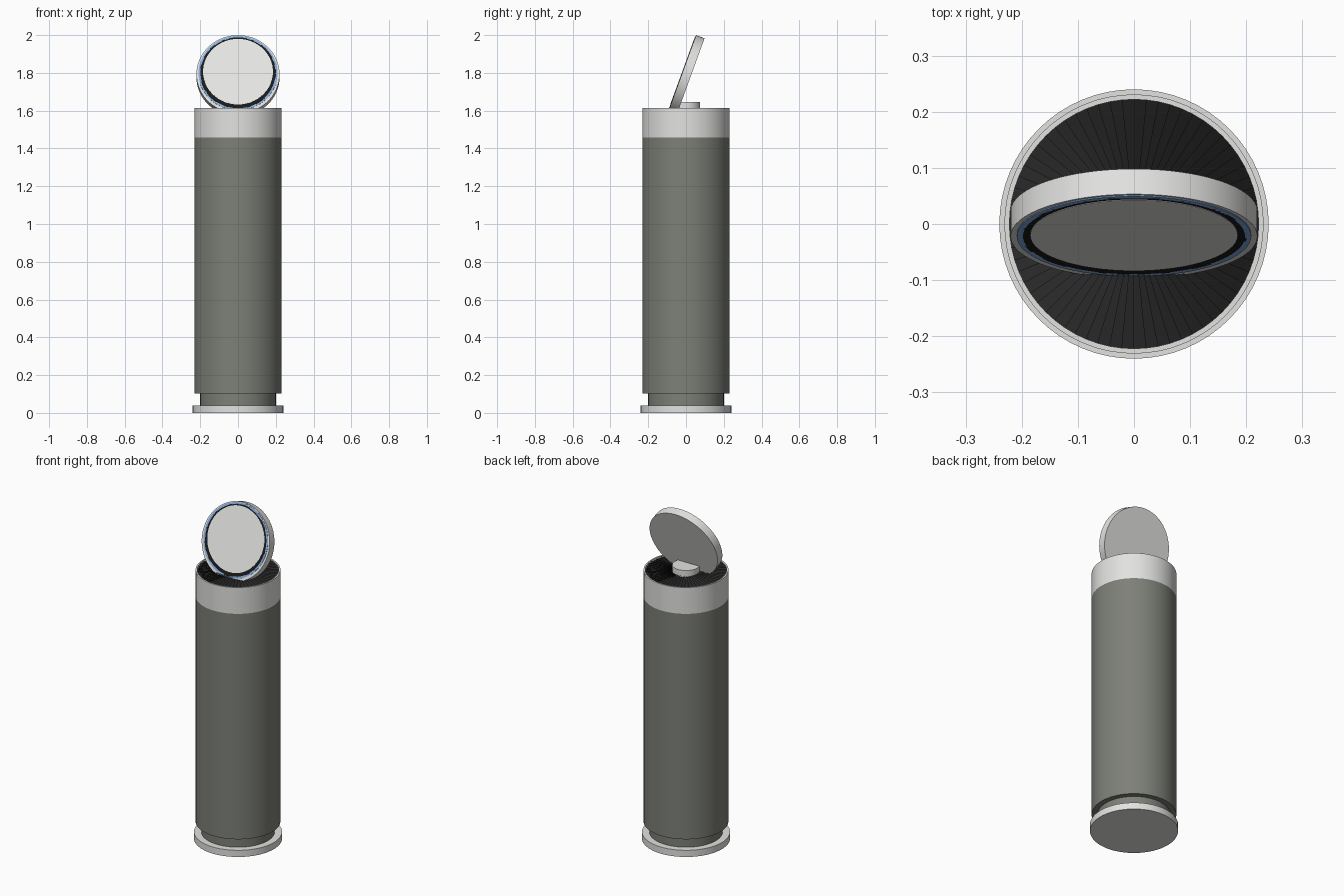
import bpy, bmesh, math
from mathutils import Matrix, Vector

SEGMENTS = 64
old = bpy.data.objects.get("Cube")
if old:
    bpy.data.objects.remove(old, do_unlink=True)


def material(name, r, g, b):
    m = bpy.data.materials.new(name)
    m.use_nodes = True
    m.diffuse_color = (r, g, b, 1)
    shader = m.node_tree.nodes["Principled BSDF"]
    shader.inputs["Base Color"].default_value = (r, g, b, 1)
    shader.inputs["Roughness"].default_value = 0.5
    return m


silver = material("silver", 0.76, 0.76, 0.745)
olive = material("olive grey", 0.205, 0.214, 0.187)
charcoal = material("charcoal", 0.02, 0.02, 0.02)
black = material("black", 0.01, 0.01, 0.01)
blue = material("light blue", 0.23, 0.42, 0.74)
pearl = material("pearl white", 0.80, 0.81, 0.785)


def finish(bm, name, mat, matrix=Matrix()):
    bmesh.ops.recalc_face_normals(bm, faces=bm.faces[:])
    mesh = bpy.data.meshes.new(name)
    bm.to_mesh(mesh)
    bm.free()
    mesh.materials.append(mat)
    obj = bpy.data.objects.new(name, mesh)
    bpy.context.collection.objects.link(obj)
    obj.matrix_world = matrix
    bpy.ops.object.select_all(action="DESELECT")
    obj.select_set(True)
    bpy.context.view_layer.objects.active = obj
    bpy.ops.object.shade_smooth_by_angle(angle=math.radians(30))
    return obj


def lathe(name, profile, mat, matrix=Matrix(), closed=False):
    """Spin a radius/height profile about z."""
    bm = bmesh.new()
    verts = [bm.verts.new((r, 0, z)) for r, z in profile]
    pairs = list(zip(verts, verts[1:]))
    if closed:
        pairs.append((verts[-1], verts[0]))
    edges = [bm.edges.new(p) for p in pairs]
    bmesh.ops.spin(bm, geom=verts + edges, cent=(0, 0, 0), axis=(0, 0, 1),
                   angle=math.tau, steps=SEGMENTS, use_merge=True)
    bmesh.ops.remove_doubles(bm, verts=bm.verts[:], dist=0.00001)
    return finish(bm, name, mat, matrix)


def disc(name, radius, low, high, mat, matrix=Matrix()):
    return lathe(name, [(0, low), (radius, low), (radius, high), (0, high)], mat, matrix)


def ring(name, inner, outer, low, high, mat, matrix=Matrix()):
    return lathe(name, [(inner, low), (outer, low), (outer, high), (inner, high)],
                 mat, matrix, closed=True)


# Foot, recessed neck and tall body
disc("foot", 0.24, 0, 0.04, silver)
disc("neck", 0.20, 0.04, 0.11, olive)
disc("body", 0.231, 0.102, 1.457, olive)
ring("top_band", 0.222, 0.231, 1.457, 1.615, silver)

# Radial fan of shallow overlapping blades inside the band
bm = bmesh.new()
for i in range(SEGMENTS):
    a, b = (math.tau * k / SEGMENTS for k in (i, i + 1))
    points = [(0.03, a, 1.604), (0.222, a, 1.604), (0.222, b, 1.612), (0.03, b, 1.612)]
    bm.faces.new([bm.verts.new((r * math.cos(t), r * math.sin(t), z)) for r, t, z in points])
bmesh.ops.solidify(bm, geom=bm.faces[:], thickness=0.002)
finish(bm, "fan_blades", charcoal)
disc("fan_bed", 0.222, 1.457, 1.602, charcoal)

# Central hub under the lid
disc("hub", 0.075, 1.60, 1.645, silver)

# Tilted round lid: local z points out of its front face
tilt = math.radians(20)
lid_frame = Matrix.Translation((0, -0.022, 1.793)) @ Matrix.Rotation(math.pi / 2 - tilt, 4, "X")
disc("lid", 0.22, -0.048, 0, silver, lid_frame)

# Dark inlay with a light blue border, and a pale face set nearer the lid's top
border_frame = lid_frame @ Matrix.Translation(Vector((0, 0.006, 0)))
face_frame = lid_frame @ Matrix.Translation(Vector((0, 0.013, 0)))
ring("lid_blue_ring", 0.198, 0.209, -0.002, 0.002, blue, border_frame)
disc("lid_black_inlay", 0.201, -0.002, 0.002, black, border_frame)
disc("lid_face", 0.185, -0.002, 0.003, pearl, face_frame)
